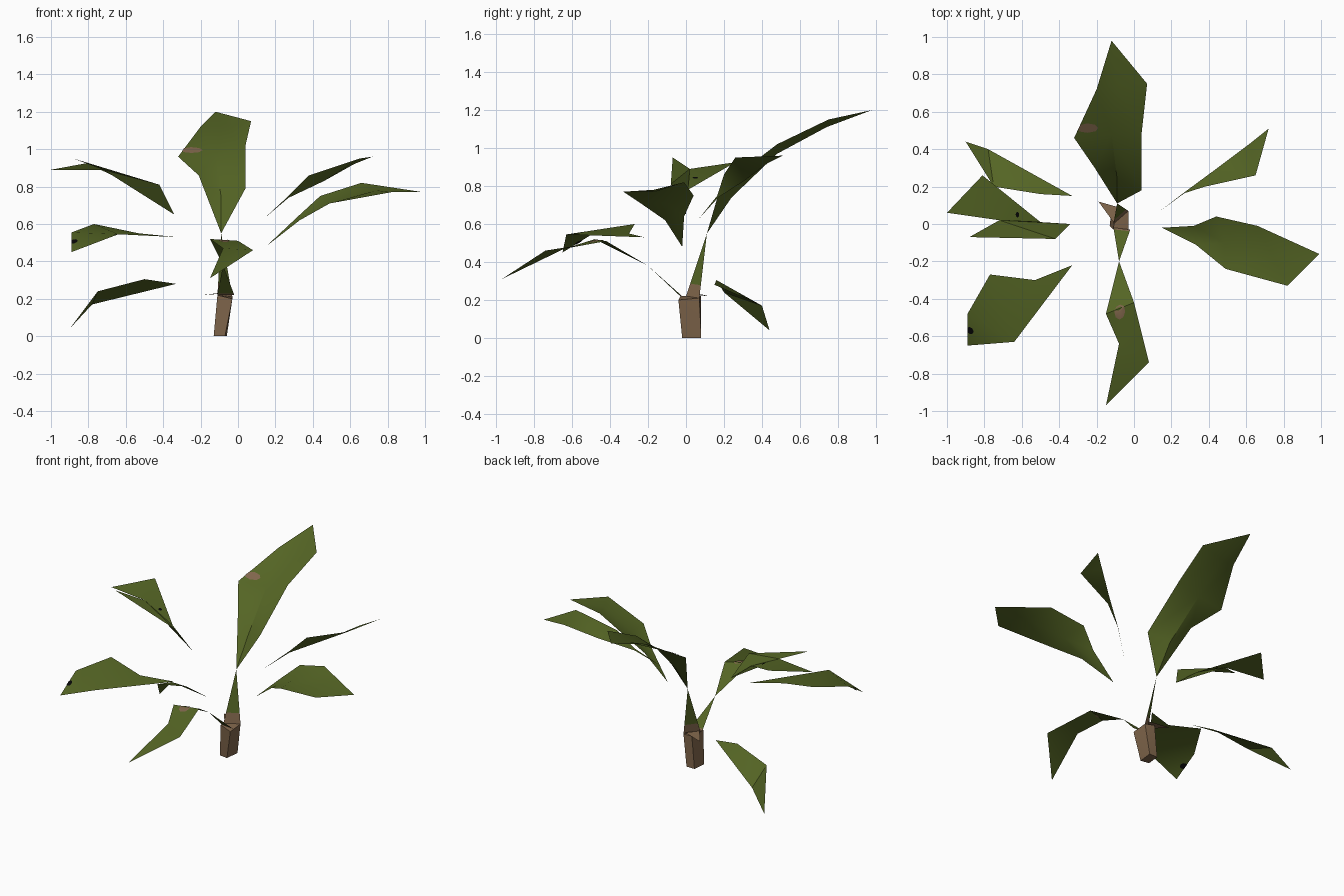
import bpy
import bmesh
import math
from mathutils import Vector
from mathutils.bvhtree import BVHTree

default_cube = bpy.data.objects.get("Cube")
if default_cube:
    bpy.data.objects.remove(default_cube, do_unlink=True)


def make_material(name, red, green, blue):
    material = bpy.data.materials.new(name)
    material.use_nodes = True
    colour = (red, green, blue, 1)
    material.diffuse_color = colour
    shader = material.node_tree.nodes["Principled BSDF"]
    shader.inputs["Base Color"].default_value = colour
    shader.inputs["Roughness"].default_value = .9
    return material


leaf_green = make_material("leaf green", .09, .13, .018)
bark_brown = make_material("bark brown", .22, .135, .072)
spot_black = make_material("spot black", .002, .002, .002)


def make_object(name, bm, *materials):
    mesh = bpy.data.meshes.new(name)
    bm.to_mesh(mesh)
    bm.free()
    for material in materials:
        mesh.materials.append(material)
    mesh.shade_smooth()
    mesh.set_sharp_from_angle(angle=math.radians(30))
    obj = bpy.data.objects.new(name, mesh)
    bpy.context.collection.objects.link(obj)
    return obj


def strip(bm, left, right):
    """Fill between two vertex chains, always taking the shorter diagonal."""
    i = j = 0
    while i < len(left) - 1 or j < len(right) - 1:
        if j == len(right) - 1:
            step_left = True
        elif i == len(left) - 1:
            step_left = False
        else:
            across = (left[i + 1].co - right[j].co).length
            back = (left[i].co - right[j + 1].co).length
            step_left = across <= back
        corner = left[i + 1] if step_left else right[j + 1]
        triangle = (left[i], right[j], corner)
        if len(set(triangle)) == len(triangle):
            bm.faces.new(triangle)
        if step_left:
            i += 1
        else:
            j += 1


def blade(name, base, tip, left, right, rib=None):
    """A leaf given by its edges from base to tip, with an optional midrib."""
    bm = bmesh.new()
    first, last = bm.verts.new(base), bm.verts.new(tip)

    def chain(points):
        return [first] + [bm.verts.new(p) for p in points] + [last]

    left_edge, right_edge = chain(left), chain(right)
    if rib:
        middle = chain(rib)
        strip(bm, left_edge, middle)
        strip(bm, middle, right_edge)
    else:
        strip(bm, left_edge, right_edge)
    return make_object(name, bm, leaf_green)


def spot(name, leaf, material, centre, width, depth, sides):
    """A thin patch laid on the leaf surface."""
    mesh = leaf.data
    tree = BVHTree.FromPolygons([v.co for v in mesh.vertices],
                                [p.vertices for p in mesh.polygons])
    bm = bmesh.new()
    for side in sides:
        def lay(offset):
            place, normal, *_ = tree.find_nearest(Vector(centre) + offset)
            return bm.verts.new(place + normal * side * .003)

        hub = lay(Vector())
        angles = [math.tau * k / 8 for k in range(8)]
        rim = [lay(Vector((width * math.cos(a), depth * math.sin(a), 0)))
               for a in angles]
        for k, vert in enumerate(rim):
            pair = (vert, rim[(k + 1) % len(rim)])
            bm.faces.new((hub, *pair[::side]))
    make_object(name, bm, material)


def stalk(name, left, right, tip, bark_share):
    """A flat tapering stalk, brown near the trunk and green above."""
    left, right, tip = Vector(left), Vector(right), Vector(tip)
    bm = bmesh.new()
    a, b, c, d, e = [bm.verts.new(p) for p in (
        left, right, right.lerp(tip, bark_share),
        left.lerp(tip, bark_share), tip)]
    bm.faces.new((a, b, c, d)).material_index = 1
    bm.faces.new((d, c, e))
    make_object(name, bm, leaf_green, bark_brown)


# Trunk: a leaning four-sided block
bm = bmesh.new()
for corner in ((-.13, -.01, 0), (-.07, -.02, 0), (-.06, .08, 0), (-.12, .08, 0),
               (-.11, -.03, .22), (-.03, -.04, .2), (-.03, .07, .21), (-.1, .08, .22)):
    bm.verts.new(corner)
bmesh.ops.convex_hull(bm, input=bm.verts[:])
make_object("trunk", bm, bark_brown)

# Broken bark flap at the top of the trunk
bm = bmesh.new()
bm.faces.new([bm.verts.new(p) for p in
              ((-.11, .01, .23), (-.05, .08, .23), (-.19, .12, .22))])
make_object("bark_flap", bm, bark_brown)

# Stalks
stalk("back_stalk", (-.11, 0, .22), (-.03, .07, .21), (-.09, .11, .55), .2)
stalk("front_stalk", (-.11, -.02, .22), (-.02, -.03, .22), (-.08, -.2, .38), .05)

# Tall back leaf
back_leaf = blade(
    "back_leaf", (-.09, .11, .55), (-.12, .98, 1.2),
    left=[(-.21, .3, .86), (-.32, .46, .96), (-.2, .72, 1.12)],
    rib=[(-.09, .24, .74), (-.12, .48, .97), (-.09, .74, 1.11)],
    right=[(.04, .18, .79), (.04, .48, 1.02), (.07, .75, 1.15)])

# Front leaf
front_leaf = blade(
    "front_leaf", (-.08, -.2, .38), (-.15, -.97, .31),
    left=[(0, -.42, .51), (.08, -.74, .46)],
    right=[(-.15, -.48, .52), (-.08, -.64, .47)])

# Leaves on the +x side
blade("left_leaf", (.15, -.02, .48), (.99, -.16, .77),
      left=[(.32, -.01, .64), (.44, .04, .75), (.66, -.01, .82)],
      rib=[(.33, -.06, .62), (.48, -.1, .71), (.74, -.17, .78)],
      right=[(.33, -.11, .62), (.49, -.24, .71), (.82, -.33, .77)])
blade("back_left_leaf", (.14, .07, .63), (.72, .51, .96),
      left=[(.27, .17, .74), (.46, .31, .83), (.62, .43, .92)],
      right=[(.27, .165, .75), (.38, .2, .86), (.65, .26, .95)])

# Leaves on the -x side; the middle one is split into two lobes
blade("back_right_leaf", (-.33, .15, .28), (-.9, .44, .04),
      left=[(-.5, .16, .305), (-.75, .2, .24)],
      right=[(-.78, .4, .17)])
notch = (-.72, .02, .89)
split_base = (-.34, 0, .65)
wide_lobe = blade("right_leaf_back_lobe", split_base, (-1, .06, .89),
                  left=[notch],
                  right=[(-.5, .01, .78), (-.81, .26, .925)])
blade("right_leaf_front_lobe", split_base, (-.88, -.07, .95),
      left=[(-.42, -.08, .81)], right=[notch])
front_right_leaf = blade(
    "front_right_leaf", (-.33, -.22, .53), (-.89, -.65, .45),
    left=[(-.64, -.63, .545)],
    right=[(-.53, -.3, .55), (-.77, -.27, .6), (-.89, -.48, .555)])

# Withered brown patches and dark spots
spot("back_leaf_patch", back_leaf, bark_brown, (-.25, .51, 1), .06, .035, (1,))
spot("front_leaf_patch", front_leaf, bark_brown, (-.075, -.47, .52), .03, .045, (1,))
spot("right_leaf_spot", wide_lobe, spot_black, (-.62, .05, .85), .012, .015, (1, -1))
spot("front_right_spot", front_right_leaf, spot_black, (-.875, -.565, .5), .022, .026, (1, -1))
